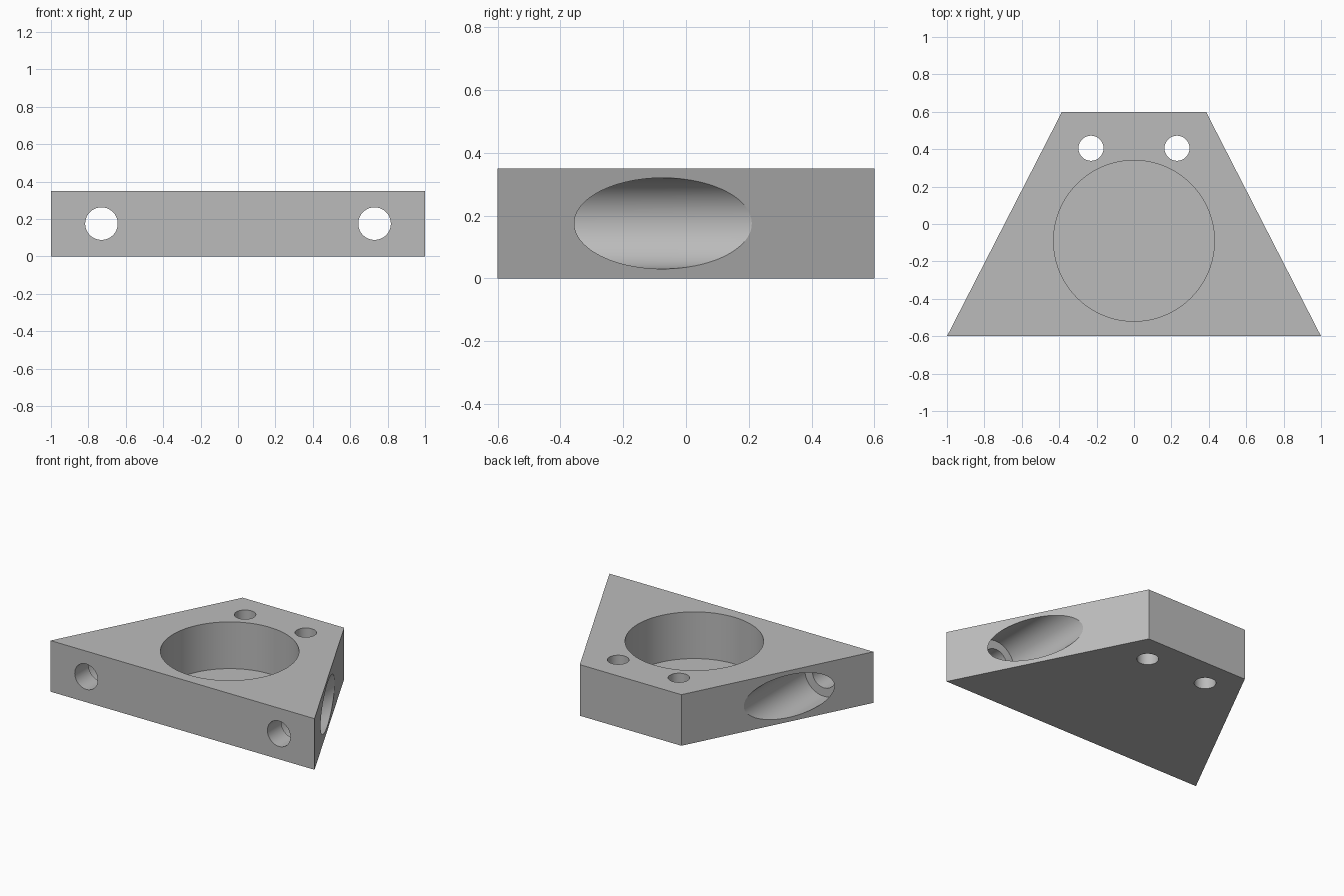
import bpy, bmesh, math

cube = bpy.data.objects.get("Cube")
if cube:
    bpy.data.objects.remove(cube, do_unlink=True)

HEIGHT = 0.35
MID = HEIGHT / 2

grey = bpy.data.materials.new("plain grey")
grey.use_nodes = True
colour = (0.5, 0.5, 0.5, 1)
grey.diffuse_color = colour
grey.node_tree.nodes["Principled BSDF"].inputs["Base Color"].default_value = colour

# Tapered block, extruded from its plan outline
bm = bmesh.new()
outline = [(-1, -0.6), (1, -0.6), (0.385, 0.6), (-0.385, 0.6)]
base = bm.faces.new([bm.verts.new((x, y, 0)) for x, y in outline])
top = bmesh.ops.extrude_face_region(bm, geom=[base])["geom"]
bmesh.ops.translate(bm, vec=(0, 0, HEIGHT),
                    verts=[g for g in top if isinstance(g, bmesh.types.BMVert)])
bmesh.ops.recalc_face_normals(bm, faces=bm.faces)
mesh = bpy.data.meshes.new("mounting_block")
bm.to_mesh(mesh)
bm.free()
mesh.materials.append(grey)
block = bpy.data.objects.new("mounting_block", mesh)
bpy.context.collection.objects.link(block)


def drill(name, radius, start, depth, along_y=False):
    """Cut a round hole from start towards +z, or towards +y."""
    x, y, z = start
    centre = (x, y + depth / 2, z) if along_y else (x, y, z + depth / 2)
    bpy.ops.mesh.primitive_cylinder_add(
        vertices=96, radius=radius, depth=depth, location=centre,
        rotation=(math.pi / 2 if along_y else 0, 0, 0))
    cutter = bpy.context.object
    cutter.name = name
    cutter.hide_render = True
    cutter.data.materials.append(grey)
    bpy.context.view_layer.objects.active = block
    cut = block.modifiers.new(name, 'BOOLEAN')
    cut.operation = 'DIFFERENCE'
    cut.solver = 'EXACT'
    cut.object = cutter
    bpy.ops.object.modifier_apply(modifier=name)
    bpy.data.objects.remove(cutter, do_unlink=True)


# Large blind pocket with a thin floor
drill("pocket", 0.43, (0, -0.09, 0.03), 0.6)

for side in (-1, 1):
    # Vertical through holes near the back
    drill("back_hole", 0.067, (side * 0.23, 0.405, -0.2), 0.8)
    # Wide bore that breaks out of the slanted side
    drill("side_bore", 0.145, (side * 0.73, -0.45, MID), 1.4, True)
    # Bolt hole from the front into the bore
    drill("front_hole", 0.087, (side * 0.73, -0.8, MID), 0.6, True)

bpy.ops.object.select_all(action='DESELECT')
block.select_set(True)
bpy.context.view_layer.objects.active = block
bpy.ops.object.shade_smooth_by_angle(angle=math.radians(20))
